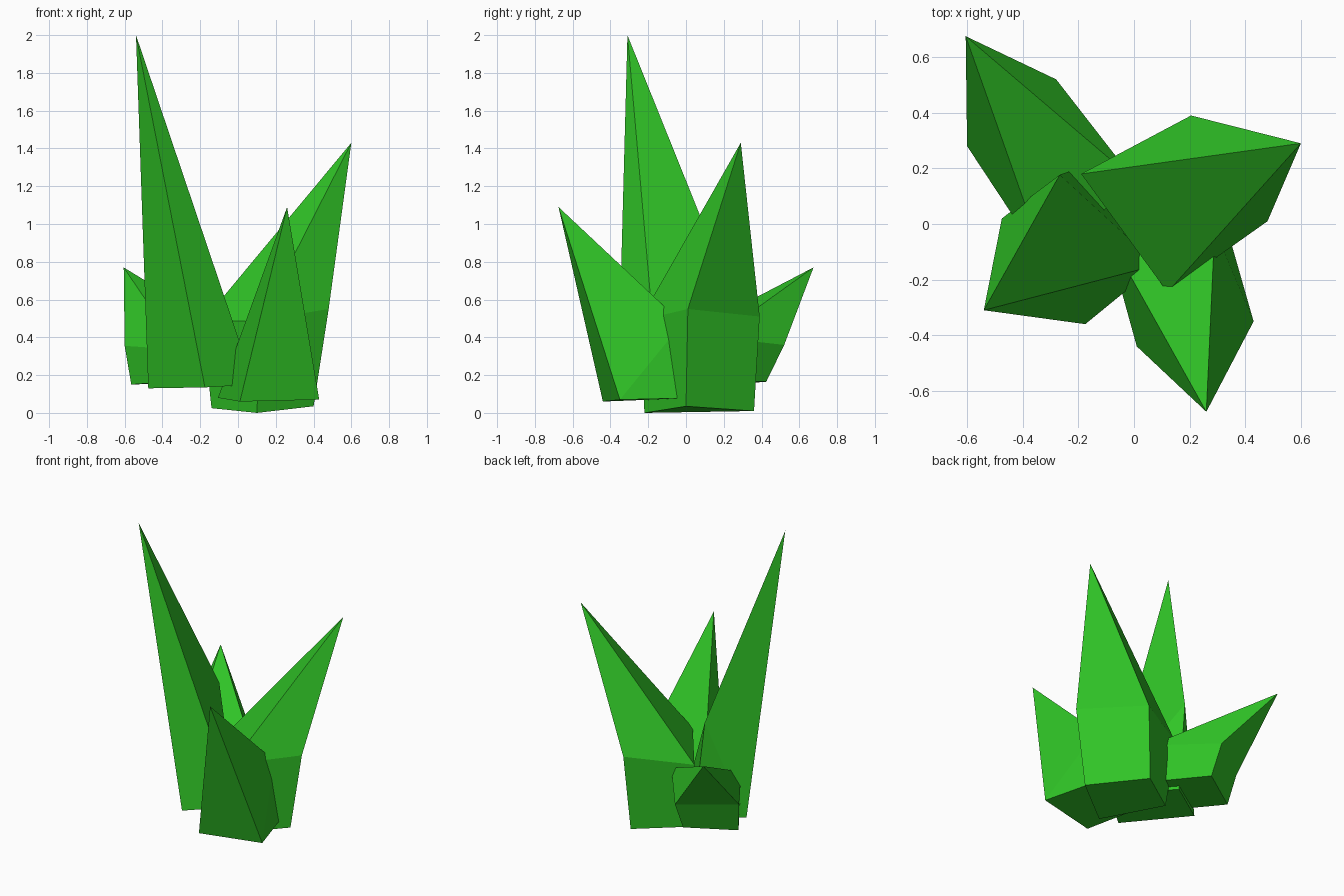
import bpy, bmesh

if "Cube" in bpy.data.objects:
    bpy.data.objects.remove(bpy.data.objects["Cube"])

green = bpy.data.materials.new("crystal_green")
green.diffuse_color = (0.03, 0.56, 0.02, 1)
green.use_nodes = True
green.node_tree.nodes["Principled BSDF"].inputs["Base Color"].default_value = green.diffuse_color


def crystal(name, base, shoulder, tip):
    """Four-sided leaning shard. A shoulder of None means that corner
    runs straight from the base to the tip."""
    bm = bmesh.new()
    low = [bm.verts.new(p) for p in base]
    high = [bm.verts.new(p) if p else low[i] for i, p in enumerate(shoulder)]
    apex = bm.verts.new(tip)
    bm.faces.new(low)
    for i in range(4):
        j = (i + 1) % 4
        side = list(dict.fromkeys([low[i], low[j], high[j], high[i]]))
        if len(side) > 2:
            bm.faces.new(side)
        bm.faces.new([high[i], high[j], apex])
    bmesh.ops.recalc_face_normals(bm, faces=bm.faces)
    mesh = bpy.data.meshes.new(name)
    bm.to_mesh(mesh)
    bm.free()
    mesh.materials.append(green)
    bpy.context.collection.objects.link(bpy.data.objects.new(name, mesh))


# Tallest shard, leaning to the left
crystal("tall_crystal",
        [(-.475, .02, .13), (-.175, -.36, .135), (.085, -.147, .15), (-.2, .2, .14)],
        [None, None, None, (-.267, .177, .79)],
        (-.54, -.31, 2.0))

# Central shard, leaning to the right
crystal("right_crystal",
        [(.1, -.22, 0), (.4, 0, .035), (.17, .36, .01), (-.14, .14, .025)],
        [(.12, -.245, .49), (.48, .01, .55), (.205, .39, .51), (-.19, .18, .48)],
        (.6, .29, 1.43))

# Front shard
crystal("front_crystal",
        [(.01, -.44, .06), (.43, -.35, .07), (.31, .07, .08), (-.106, -.02, .08)],
        [None, None, (.29, -.02, .475), None],
        (.26, -.675, 1.09))

# Short back shard
crystal("back_crystal",
        [(-.565, .235, .15), (-.31, -.13, .17), (-.03, .11, .17), (-.275, .425, .165)],
        [(-.6, .28, .355), (-.31, -.16, .335), (0, .16, .40), (-.28, .52, .36)],
        (-.605, .675, .77))
